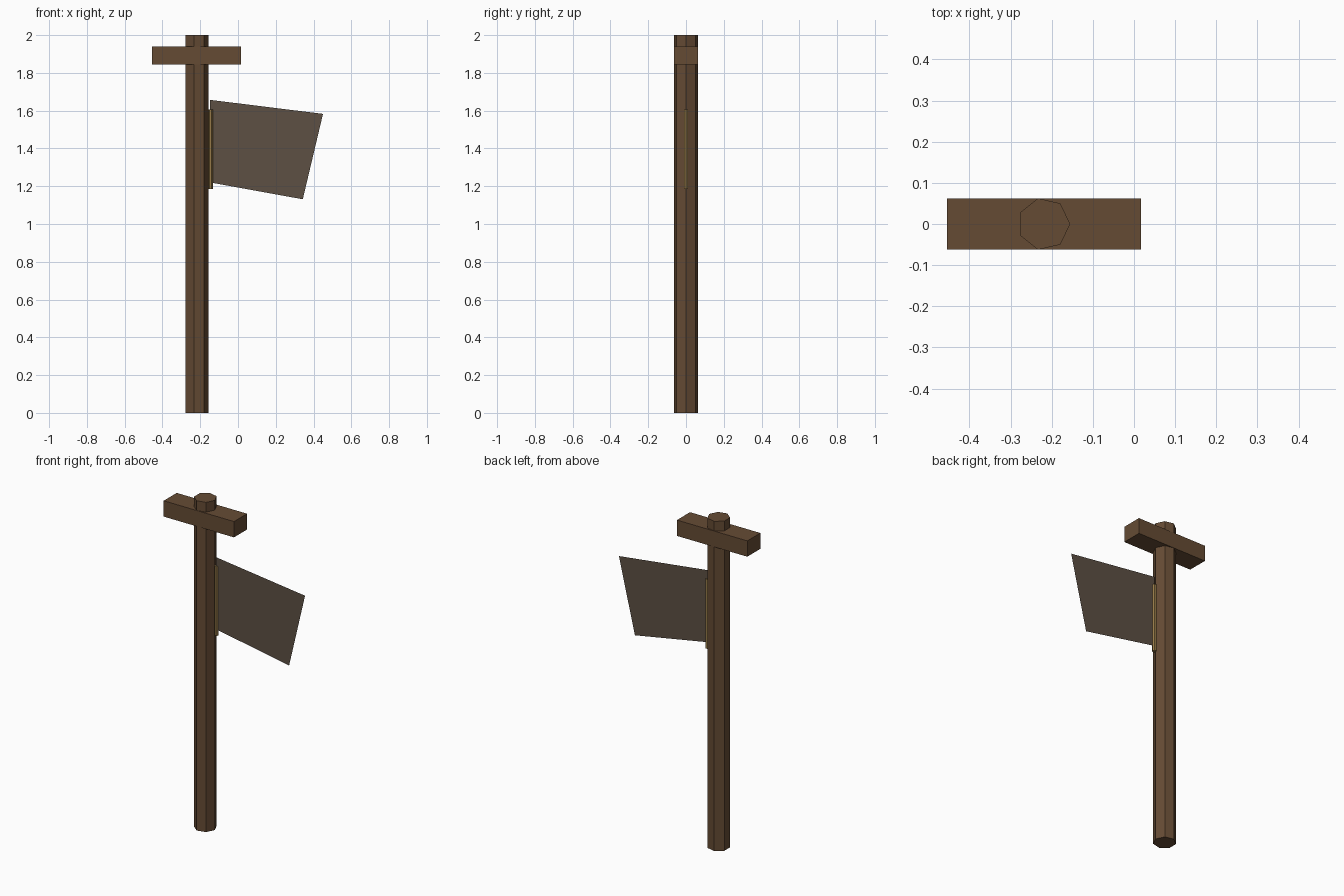
import bpy, bmesh, math
from mathutils import Matrix

if "Cube" in bpy.data.objects:
    bpy.data.objects.remove(bpy.data.objects["Cube"])


def material(name, srgb):
    m = bpy.data.materials.new(name)
    m.diffuse_color = [(c / 255 / 12.92 if c < 11 else ((c / 255 + 0.055) / 1.055) ** 2.4) for c in srgb] + [1]
    m.use_nodes = True
    m.node_tree.nodes["Principled BSDF"].inputs["Base Color"].default_value = m.diffuse_color
    return m


wood = material("brown wood", (101, 75, 52))
cloth = material("dark cloth", (93, 80, 68))
cord = material("tan cord", (150, 122, 72))


def add(name, bm, mat):
    me = bpy.data.meshes.new(name)
    bm.to_mesh(me)
    bm.free()
    me.materials.append(mat)
    ob = bpy.data.objects.new(name, me)
    bpy.context.collection.objects.link(ob)
    return ob


def prism(name, sides, r, x, z0, z1, mat):
    """Upright capped prism with one corner pointing to +x."""
    bm = bmesh.new()
    ring = [bm.verts.new((x + r * math.cos(i * math.tau / sides), r * math.sin(i * math.tau / sides), z0))
            for i in range(sides)]
    base = bm.faces.new(ring)
    top = bmesh.ops.extrude_face_region(bm, geom=[base], use_keep_orig=True)["geom"]
    bmesh.ops.translate(bm, vec=(0, 0, z1 - z0), verts=[g for g in top if isinstance(g, bmesh.types.BMVert)])
    bmesh.ops.recalc_face_normals(bm, faces=bm.faces)
    return add(name, bm, mat)


AXIS = -0.219

# Seven-sided post
prism("post", 7, 0.064, AXIS, 0, 2, wood)

# Crossbar near the top
bm = bmesh.new()
bmesh.ops.create_cube(bm, size=1, matrix=Matrix.Translation((AXIS, 0, 1.893)) @ Matrix.Diagonal((0.472, 0.125, 0.096, 1)))
add("crossbar", bm, wood)

# Cord that holds the flag to the post
prism("flag_cord", 6, 0.012, -0.145, 1.185, 1.605, cord)

# Flat flag
bm = bmesh.new()
bm.faces.new([bm.verts.new((x, 0, z)) for x, z in
              ((-0.147, 1.22), (0.343, 1.131), (0.45, 1.583), (-0.147, 1.657))])
add("flag", bm, cloth)
